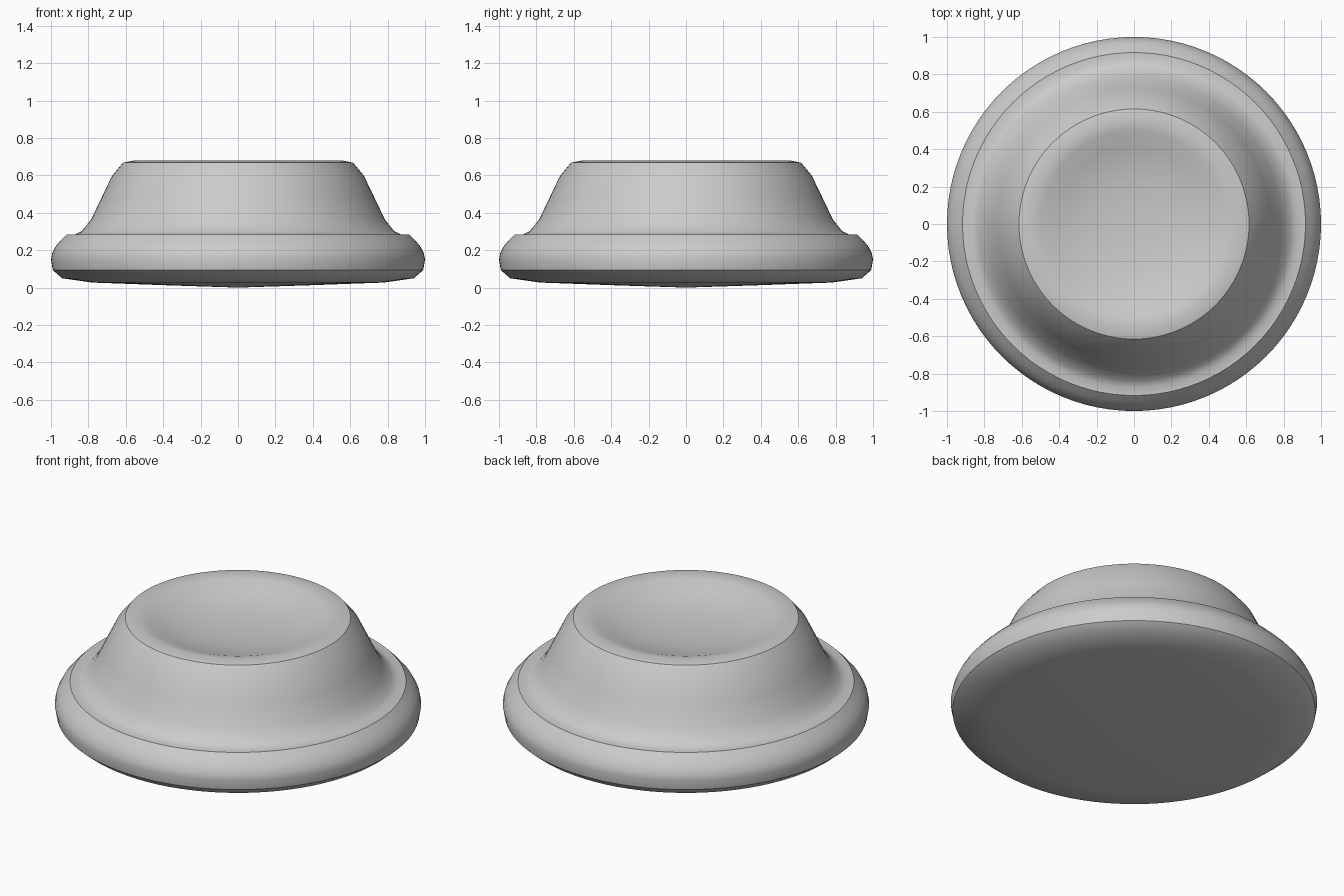
import bpy, bmesh, math

if "Cube" in bpy.data.objects:
    bpy.data.objects.remove(bpy.data.objects["Cube"])

SEGMENTS = 96

def lathe(name, profile):
    """Spin an (r, z) profile that starts and ends on the axis."""
    bm = bmesh.new()
    verts = [bm.verts.new((r, 0, z)) for r, z in profile]
    edges = [bm.edges.new(p) for p in zip(verts, verts[1:])]
    bmesh.ops.spin(bm, geom=verts + edges, cent=(0, 0, 0), axis=(0, 0, 1),
                   angle=math.tau, steps=SEGMENTS, use_merge=False)
    bmesh.ops.remove_doubles(bm, verts=bm.verts[:], dist=0.0005)
    bmesh.ops.recalc_face_normals(bm, faces=bm.faces[:])
    mesh = bpy.data.meshes.new(name)
    bm.to_mesh(mesh)
    bm.free()
    obj = bpy.data.objects.new(name, mesh)
    bpy.context.collection.objects.link(obj)
    bpy.context.view_layer.objects.active = obj
    obj.select_set(True)
    bpy.ops.object.shade_smooth_by_angle(angle=math.radians(33))
    return obj

# shallow convex underside
underside = [(0, 0), (0.4, 0.013), (0.78, 0.027), (0.94, 0.05)]
# rounded base ring and narrow ledge
ring = [(0.99, 0.093), (1.0, 0.15), (0.993, 0.185), (0.975, 0.22),
        (0.95, 0.25), (0.917, 0.283), (0.872, 0.283)]
# flared neck up to the rim
neck = [(0.835, 0.302), (0.785, 0.365), (0.73, 0.48), (0.672, 0.60),
        (0.615, 0.668)]
# rounded lip sinking into a shallow dish
dish = [(0.555, 0.68), (0.5, 0.669), (0.42, 0.642), (0.33, 0.617),
        (0.22, 0.60), (0.11, 0.592), (0, 0.59)]

lathe("dished_knob", underside + ring + neck + dish)
